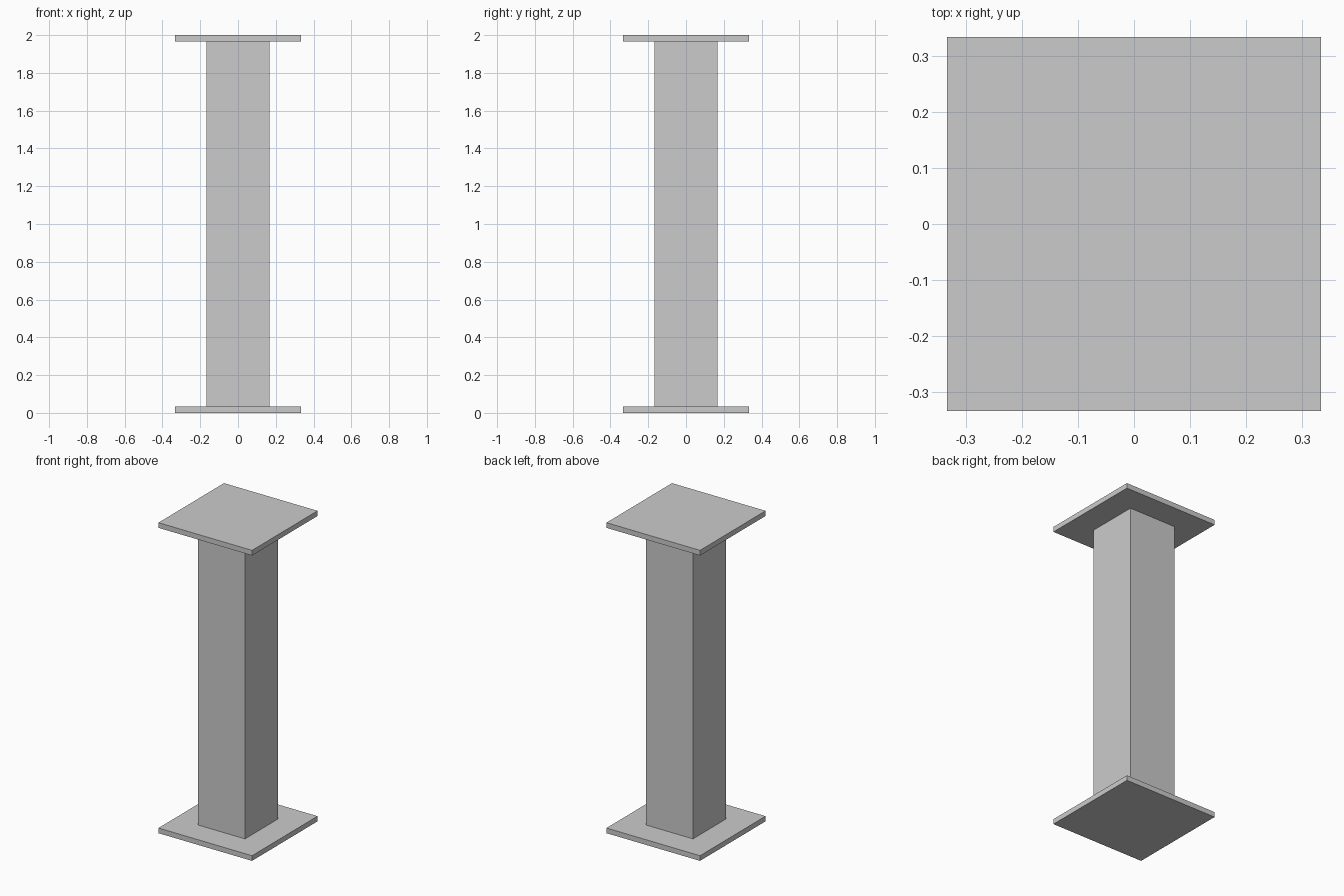
import bpy

if "Cube" in bpy.data.objects:
    bpy.data.objects.remove(bpy.data.objects["Cube"])

HEIGHT = 2.0
PLATE_WIDTH = 0.6667
PLATE_THICKNESS = 0.0333
SHAFT_WIDTH = 0.3333


def box(name, width, z_min, z_max):
    """Square-plan box centred on the z axis."""
    bpy.ops.mesh.primitive_cube_add(size=1, location=(0, 0, (z_min + z_max) / 2))
    obj = bpy.context.object
    obj.name = name
    obj.scale = (width, width, z_max - z_min)
    bpy.ops.object.transform_apply(location=False, rotation=False, scale=True)
    return obj


# Base and top plates
box("base_plate", PLATE_WIDTH, 0, PLATE_THICKNESS)
box("top_plate", PLATE_WIDTH, HEIGHT - PLATE_THICKNESS, HEIGHT)

# Square shaft between the plates
box("column_shaft", SHAFT_WIDTH, PLATE_THICKNESS, HEIGHT - PLATE_THICKNESS)
